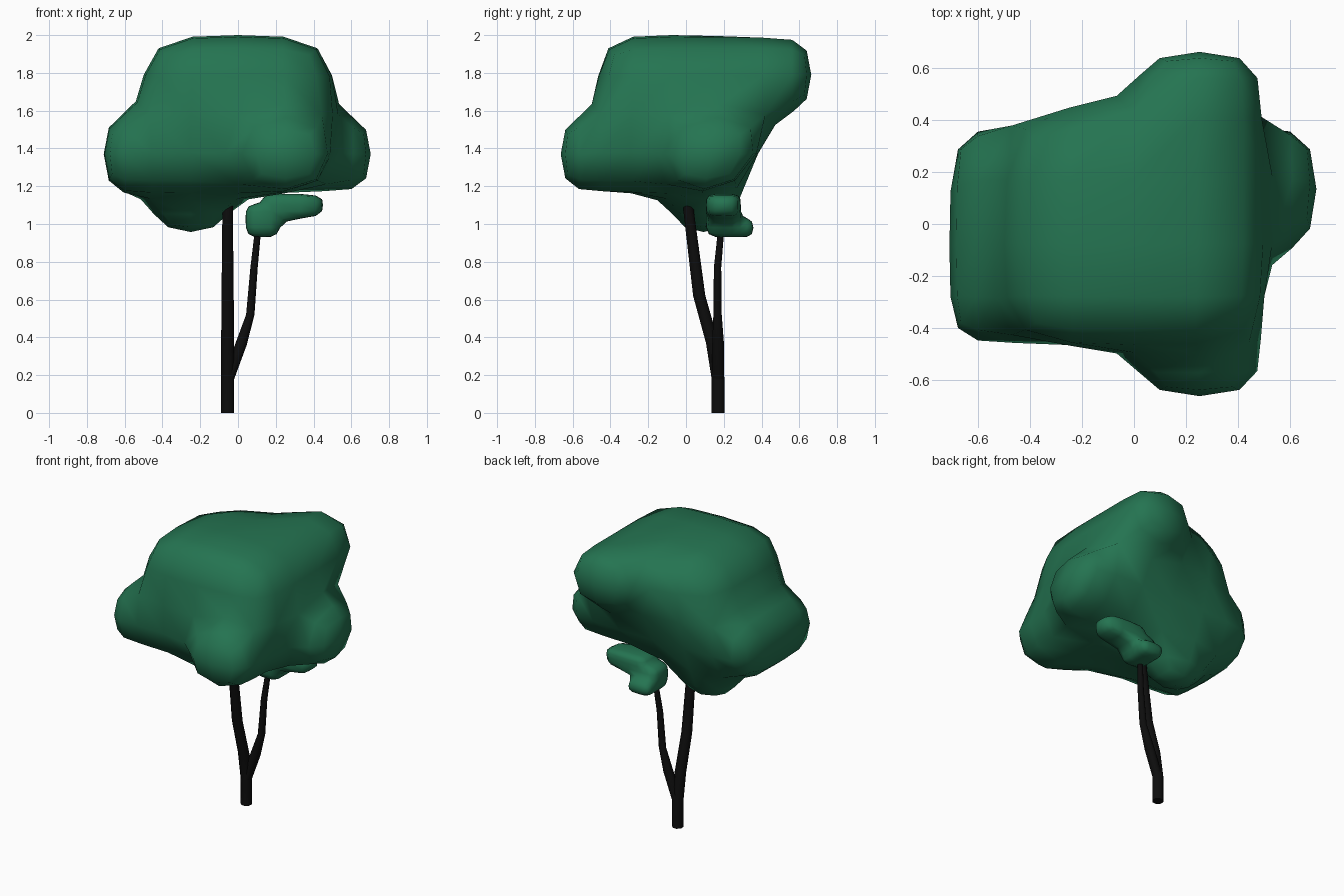
import bpy, bmesh, math
from itertools import product

if "Cube" in bpy.data.objects:
    bpy.data.objects.remove(bpy.data.objects["Cube"])


def material(name, rgb):
    m = bpy.data.materials.new(name)
    m.diffuse_color = (*rgb, 1)
    m.use_nodes = True
    m.node_tree.nodes["Principled BSDF"].inputs["Base Color"].default_value = m.diffuse_color
    return m


GREEN = material("leaf_green", (0.018, 0.175, 0.083))
BLACK = material("bark_black", (0.004, 0.004, 0.004))


def finish(name, bm, mat):
    bmesh.ops.recalc_face_normals(bm, faces=bm.faces)
    me = bpy.data.meshes.new(name)
    bm.to_mesh(me)
    bm.free()
    me.materials.append(mat)
    for p in me.polygons:
        p.use_smooth = True
    ob = bpy.data.objects.new(name, me)
    bpy.context.collection.objects.link(ob)
    return ob


def block_cage(name, grid, cells, adjust=lambda p: p):
    """Outer skin of a set of grid cells, rounded by one subdivision."""
    bm = bmesh.new()
    verts = {}

    def vert(i):
        if i not in verts:
            verts[i] = bm.verts.new(adjust([grid[a][i[a]] for a in range(3)]))
        return verts[i]

    for c in cells:
        for axis, side in product(range(3), (0, 1)):
            n = list(c)
            n[axis] += 2 * side - 1
            if tuple(n) in cells:
                continue
            u, v = (axis + 1) % 3, (axis + 2) % 3
            quad = []
            for du, dv in ((0, 0), (1, 0), (1, 1), (0, 1)):
                i = list(c)
                i[axis] += side
                i[u] += du
                i[v] += dv
                quad.append(vert(tuple(i)))
            bm.faces.new(quad if side else quad[::-1])
    ob = finish(name, bm, GREEN)
    sub = ob.modifiers.new("round", "SUBSURF")
    sub.levels = sub.render_levels = 1
    return ob


def cells(xs, ys, zs):
    return set(product(xs, ys, zs))


# Main crown: two-storey block with pushed-out lumps
def taper(p):
    x, y, z = p
    if z < 1.2 and y > 0.4:          # back slopes inward to the bottom
        y = 0.30
    if z < 1.0:                      # lower lump narrows
        x = -0.25 + (x + 0.2525) * 0.69
        y = 0.0925 + (y - 0.0925) * 0.69
    return x, y, z


crown = cells((1, 2), (1, 2), (1, 2))
crown |= cells((0,), (1, 2), (1,))   # left lumps
crown |= {(3, 2, 1), (2, 0, 1), (2, 3, 2), (1, 2, 0)}  # right, front, back, lower
block_cage("crown", ((-0.72, -0.505, 0, 0.505, 0.72),
                     (-0.68, -0.47, -0.115, 0.47, 0.68),
                     (0.94, 1.16, 1.58, 2.0)), crown, taper)

# Small leaf clump on the side branch
clump = cells((0, 1), (0, 1), (0, 1))
clump |= cells((1, 2), (0, 1), (1, 2)) | cells((0, 1), (2,), (0,))
block_cage("small_clump", ((0.04, 0.13, 0.22, 0.45),
                           (0.105, 0.20, 0.29, 0.36),
                           (0.93, 1.03, 1.105, 1.16)), clump)


# Trunk and side branch: tapered eight-sided tubes
def tube(name, path, sides=8):
    bm = bmesh.new()
    rings = []
    for x, y, z, r in path:
        angles = [2 * math.pi * (k + 0.5) / sides for k in range(sides)]
        rings.append([bm.verts.new((x + r * math.cos(a), y + r * math.sin(a), z))
                      for a in angles])
    for a, b in zip(rings, rings[1:]):
        for k in range(sides):
            n = (k + 1) % sides
            bm.faces.new((a[k], a[n], b[n], b[k]))
    bm.faces.new(rings[0][::-1])
    bm.faces.new(rings[-1])
    ob = finish(name, bm, BLACK)
    bpy.context.view_layer.objects.active = ob
    ob.select_set(True)
    bpy.ops.object.shade_smooth_by_angle(angle=math.radians(50))
    ob.select_set(False)


tube("trunk", [(-0.055, 0.17, 0, 0.037), (-0.055, 0.17, 0.18, 0.037),
               (-0.055, 0.14, 0.37, 0.037), (-0.055, 0.07, 0.62, 0.035),
               (-0.055, 0.015, 1.06, 0.030), (-0.05, 0.01, 1.18, 0.024)])
tube("side_branch", [(-0.055, 0.17, 0.17, 0.034), (0.015, 0.17, 0.36, 0.034),
                     (0.065, 0.167, 0.52, 0.024), (0.085, 0.167, 0.77, 0.021),
                     (0.105, 0.185, 0.96, 0.018)])
